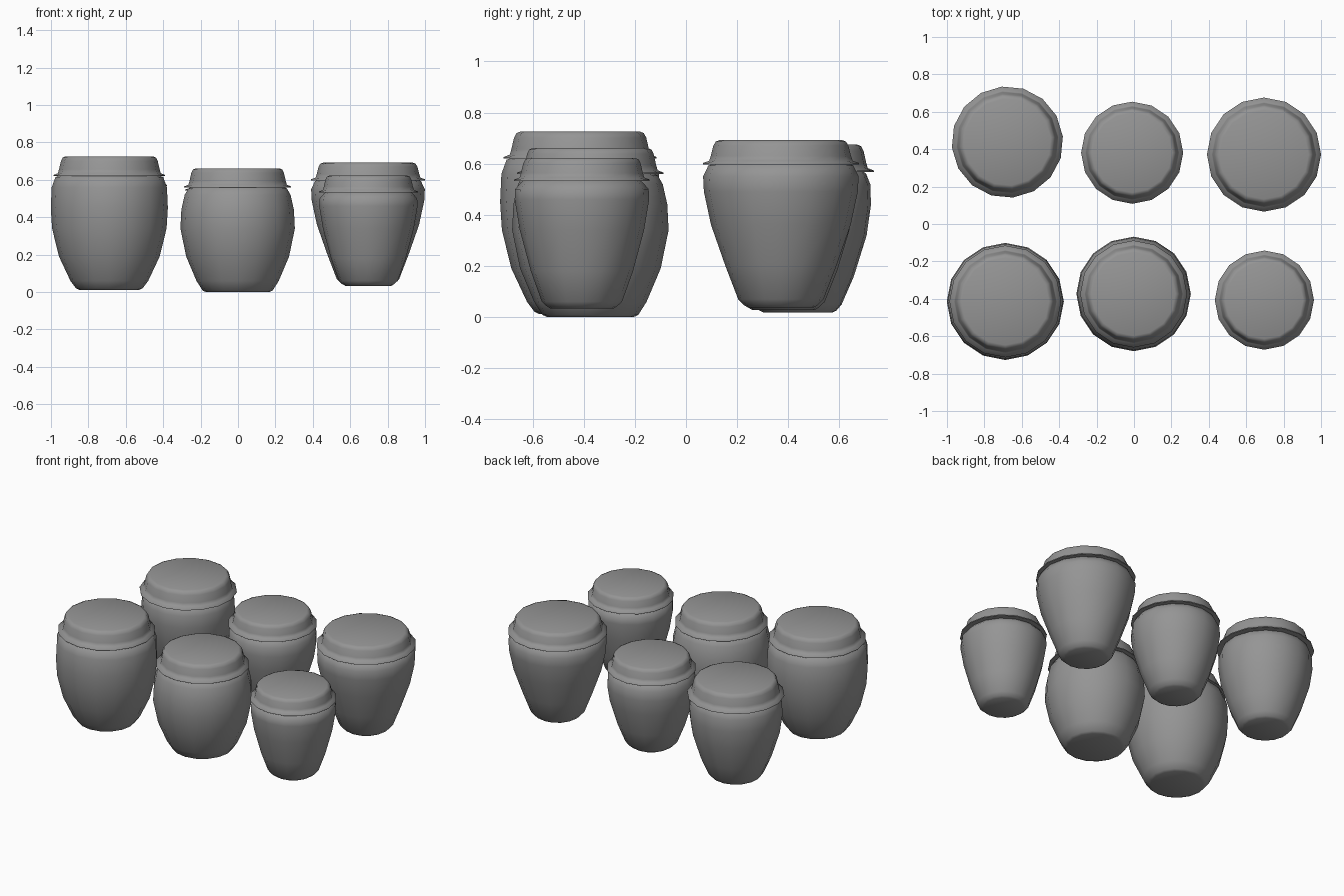
import bpy, bmesh, math

if "Cube" in bpy.data.objects:
    bpy.data.objects.remove(bpy.data.objects["Cube"])

SIDES = 16
grey = bpy.data.materials.new("dark_grey")
grey.diffuse_color = (0.3, 0.3, 0.3, 1)
grey.use_nodes = True
grey.node_tree.nodes["Principled BSDF"].inputs["Base Color"].default_value = grey.diffuse_color


def lathe(name, profile, x, y, turn=0.0):
    """Revolve (radius, height) pairs; radius 0 makes a single pole vertex."""
    bm = bmesh.new()
    rings = []
    for r, z in profile:
        if r == 0:
            rings.append([bm.verts.new((0, 0, z))])
            continue
        rings.append([bm.verts.new((r * math.cos(turn + 2 * math.pi * i / SIDES),
                                    r * math.sin(turn + 2 * math.pi * i / SIDES), z))
                      for i in range(SIDES)])
    for a, b in zip(rings, rings[1:]):
        for i in range(SIDES):
            j = (i + 1) % SIDES
            if len(a) == 1:
                bm.faces.new((a[0], b[j], b[i]))
            elif len(b) == 1:
                bm.faces.new((a[i], a[j], b[0]))
            else:
                bm.faces.new((a[i], a[j], b[j], b[i]))
    bmesh.ops.recalc_face_normals(bm, faces=bm.faces)
    mesh = bpy.data.meshes.new(name)
    bm.to_mesh(mesh)
    bm.free()
    mesh.materials.append(grey)
    obj = bpy.data.objects.new(name, mesh)
    bpy.context.collection.objects.link(obj)
    obj.location = (x, y, 0)
    bpy.ops.object.select_all(action='DESELECT')
    obj.select_set(True)
    bpy.context.view_layer.objects.active = obj
    bpy.ops.object.shade_smooth_by_angle(angle=math.radians(85))
    return obj


def jar(name, x, y, body, rim_r, rim_z, top_z, turn):
    # rounded pot with a closed, softly edged base
    base_r, base_z = body[0]
    lathe(name + "_body", [(0, base_z), (base_r * 0.9, base_z), (base_r, base_z + 0.008)]
          + body[1:] + [(rim_r * 0.8, rim_z + 0.01), (0, rim_z + 0.01)], x, y, turn)
    # cap with a thin flared lip, sloped wall and soft top edge
    h = top_z - rim_z
    lathe(name + "_lid", [(0, rim_z - 0.003), (rim_r * 0.88, rim_z - 0.003),
                          (rim_r, rim_z - 0.003), (rim_r, rim_z + 0.003),
                          (rim_r * 0.92, rim_z + h * 0.12),
                          (rim_r * 0.90, rim_z + h * 0.32),
                          (rim_r * 0.865, rim_z + h * 0.76),
                          (rim_r * 0.835, rim_z + h * 0.93),
                          (rim_r * 0.78, top_z), (0, top_z)], x, y, turn)


# name, x, y, body profile, lip radius, lip height, top height, turn
JARS = [
    ("back_left_jar", -0.677, 0.438,
     [(0.152, 0.018), (0.172, 0.05), (0.22, 0.16), (0.27, 0.32), (0.287, 0.44),
      (0.284, 0.52), (0.267, 0.562)], 0.298, 0.57, 0.675, 0.1),
    ("back_middle_jar", -0.01, 0.381,
     [(0.136, 0.028), (0.162, 0.06), (0.21, 0.18), (0.258, 0.34), (0.273, 0.44),
      (0.269, 0.5), (0.248, 0.538)], 0.273, 0.545, 0.635, 0.0),
    ("back_right_jar", 0.695, 0.371,
     [(0.142, 0.037), (0.167, 0.07), (0.217, 0.2), (0.273, 0.36), (0.301, 0.49),
      (0.304, 0.55), (0.284, 0.592)], 0.305, 0.6, 0.693, 0.0),
    ("front_left_jar", -0.688, -0.414,
     [(0.178, 0.012), (0.208, 0.06), (0.269, 0.19), (0.306, 0.34), (0.313, 0.45),
      (0.308, 0.56), (0.288, 0.615)], 0.299, 0.623, 0.726, 0.0),
    ("front_middle_jar", -0.002, -0.374,
     [(0.187, 0.0), (0.22, 0.06), (0.275, 0.19), (0.306, 0.34), (0.301, 0.44),
      (0.283, 0.52), (0.264, 0.553)], 0.286, 0.562, 0.662, 0.0),
    ("front_right_jar", 0.697, -0.407,
     [(0.136, 0.033), (0.157, 0.06), (0.2, 0.18), (0.243, 0.34), (0.263, 0.46),
      (0.261, 0.5), (0.238, 0.527)], 0.265, 0.535, 0.623, 0.0),
]
for args in JARS:
    jar(*args)
